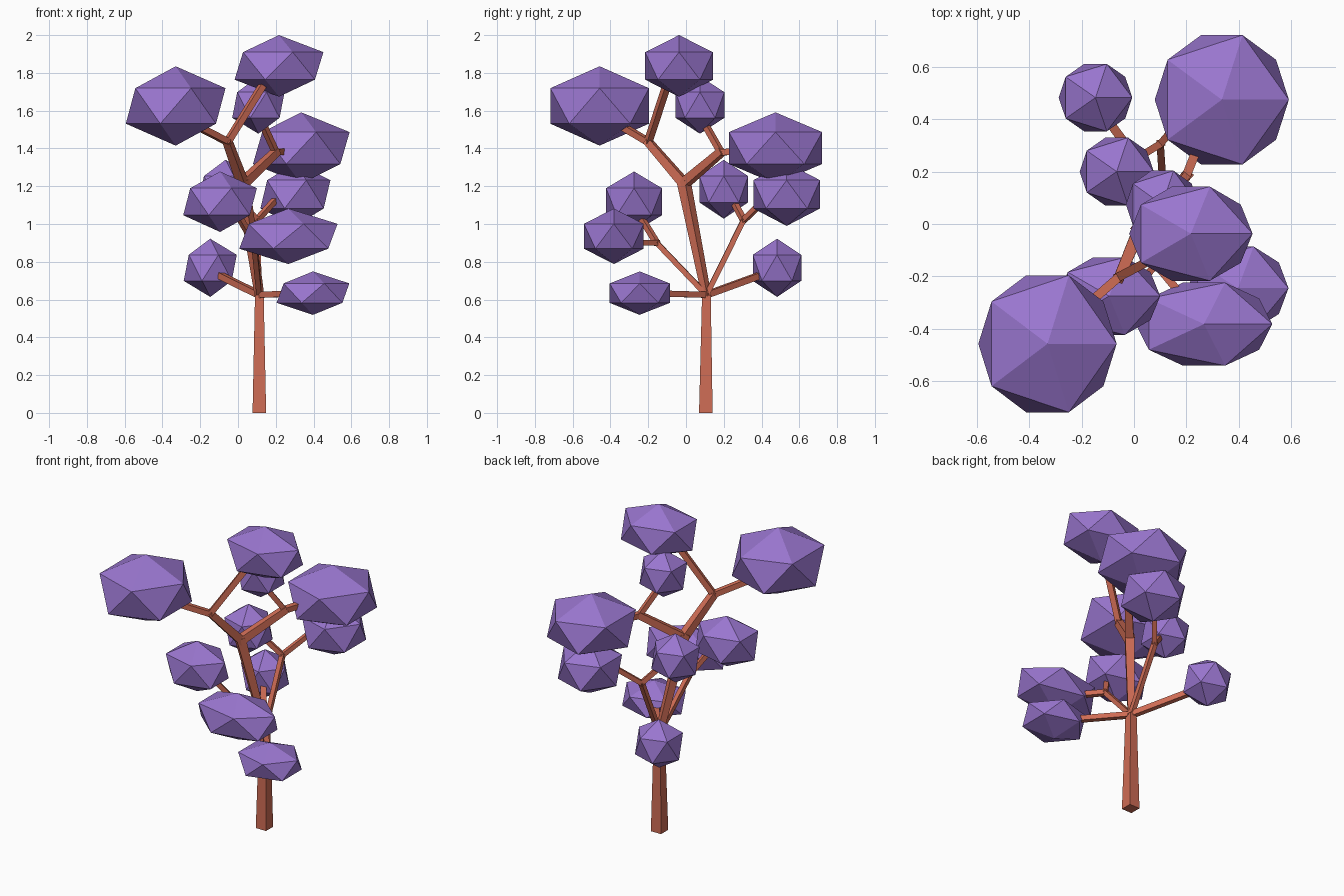
import bpy, bmesh
from mathutils import Vector, Matrix

if "Cube" in bpy.data.objects:
    bpy.data.objects.remove(bpy.data.objects["Cube"])


def material(name, color):
    m = bpy.data.materials.new(name)
    m.diffuse_color = color
    m.use_nodes = True
    m.node_tree.nodes["Principled BSDF"].inputs["Base Color"].default_value = m.diffuse_color
    return m


BARK = material("bark", (0.62, 0.15, 0.09, 1))
LEAF = material("leaf", (0.32, 0.18, 0.62, 1))


def finish(bm, name, mat):
    bmesh.ops.recalc_face_normals(bm, faces=bm.faces)
    me = bpy.data.meshes.new(name)
    bm.to_mesh(me)
    bm.free()
    me.materials.append(mat)
    ob = bpy.data.objects.new(name, me)
    bpy.context.collection.objects.link(ob)
    return ob


def branch(name, a, b, r1, r2, overlap=0.6):
    """Tapered four-sided limb; the ends overlap a little at forks."""
    a, b = Vector(a), Vector(b)
    d = (b - a).normalized()
    side = d.cross(Vector((0, 0, 1)))
    side = side.normalized() if side.length > 0.05 else Vector((1, 0, 0))
    up = side.cross(d).normalized()
    a, b = a - d * r1 * overlap, b + d * r2 * overlap
    bm = bmesh.new()
    rings = []
    for p, r in ((a, r1), (b, r2)):
        rings.append([bm.verts.new(p + side * r * u + up * r * v)
                      for u, v in ((-1, -1), (1, -1), (1, 1), (-1, 1))])
    lo, hi = rings
    for i in range(4):
        j = (i + 1) % 4
        bm.faces.new((lo[i], lo[j], hi[j], hi[i]))
    bm.faces.new(lo)
    bm.faces.new(hi)
    return finish(bm, name, BARK)


def leaf_clump(name, center, scale):
    """Flat-faced twenty-sided clump."""
    bm = bmesh.new()
    bmesh.ops.create_icosphere(bm, subdivisions=1, radius=1,
                               matrix=Matrix.LocRotScale(Vector(center), None, Vector(scale)))
    return finish(bm, name, LEAF)


# forks of the tree
hub = (0.113, 0.108, 0.625)
crown = (0.025, -0.01, 1.215)
left_fork = (-0.055, -0.20, 1.435)
right_fork = (0.20, 0.185, 1.38)
front_fork = (0.085, -0.155, 0.90)
back_fork = (0.10, 0.305, 1.02)

# trunk
branch("trunk", (0.113, 0.105, 0), hub, 0.036, 0.023, 0)

# main limbs: start, end, start radius, end radius
limbs = [
    ("main_limb", hub, crown, 0.018, 0.027),
    ("left_limb", crown, left_fork, 0.025, 0.020),
    ("right_limb", crown, right_fork, 0.025, 0.020),
    ("front_limb", hub, front_fork, 0.014, 0.014),
    ("back_limb", hub, back_fork, 0.014, 0.014),
]
for limb in limbs:
    branch(*limb)

# leaf clumps: fork, point where the twig enters, twig radius, centre, scale
clumps = [
    ("top", left_fork, (0.125, -0.105, 1.725), 0.017, (0.217, -0.037, 1.837), (0.263, 0.211, 0.163)),
    ("left", left_fork, (-0.21, -0.335, 1.515), 0.017, (-0.33, -0.457, 1.625), (0.295, 0.307, 0.21)),
    ("right", right_fork, (0.25, 0.31, 1.385), 0.017, (0.335, 0.474, 1.402), (0.286, 0.290, 0.189)),
    ("inner_top", right_fork, (0.135, 0.105, 1.52), 0.015, (0.108, 0.074, 1.63), (0.155, 0.152, 0.152)),
    ("back_right", back_fork, (0.19, 0.41, 1.12), 0.014, (0.304, 0.533, 1.157), (0.207, 0.208, 0.167)),
    ("back_inner", back_fork, (0.03, 0.262, 1.10), 0.014, (-0.066, 0.20, 1.184), (0.158, 0.152, 0.156)),
    ("front_right", front_fork, (0.18, -0.27, 0.90), 0.015, (0.267, -0.382, 0.935), (0.291, 0.186, 0.147)),
    ("front_left", front_fork, (0.01, -0.235, 1.03), 0.014, (-0.095, -0.275, 1.118), (0.218, 0.174, 0.16)),
    ("low_front", hub, (0.30, -0.13, 0.632), 0.016, (0.397, -0.245, 0.634), (0.215, 0.187, 0.115)),
    ("low_back", hub, (-0.11, 0.41, 0.735), 0.017, (-0.147, 0.482, 0.768), (0.157, 0.151, 0.154)),
]
for name, fork, tip, r, center, scale in clumps:
    branch(name + "_twig", fork, tip, r, r)
    leaf_clump(name + "_leaves", center, scale)
